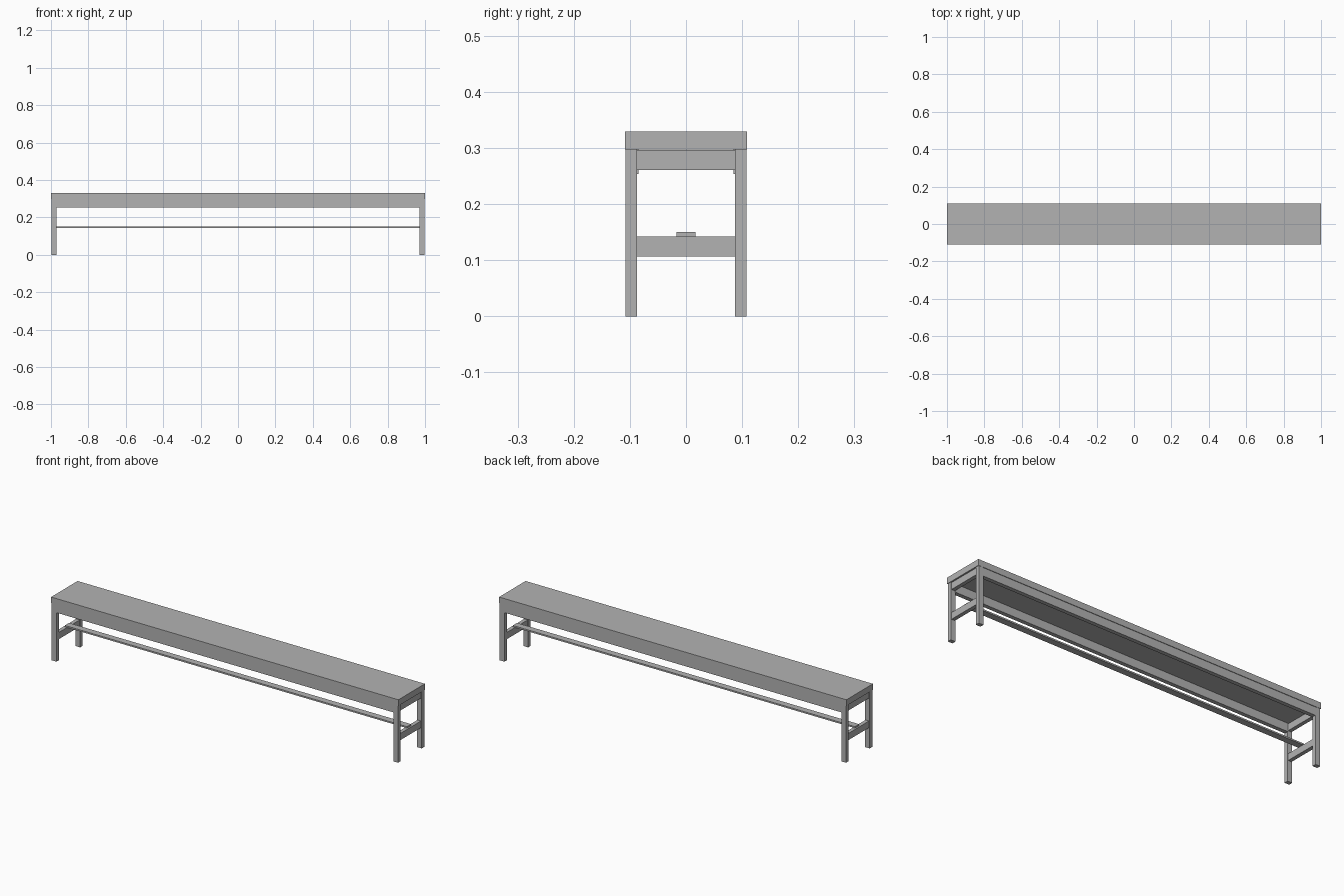
import bpy

cube = bpy.data.objects.get("Cube")
if cube:
    bpy.data.objects.remove(cube, do_unlink=True)

grey = bpy.data.materials.new("plain_grey")
grey.use_nodes = True
colour = (0.45, 0.45, 0.45, 1)
grey.diffuse_color = colour
grey.node_tree.nodes["Principled BSDF"].inputs["Base Color"].default_value = colour


def board(name, x, y, z):
    """Box between the given (low, high) limits on each axis."""
    limits = (x, y, z)
    bpy.ops.mesh.primitive_cube_add(size=1, location=[(a + b) / 2 for a, b in limits])
    part = bpy.context.object
    part.name = name
    part.scale = [b - a for a, b in limits]
    bpy.ops.object.transform_apply(location=False, rotation=False, scale=True)
    part.data.materials.append(grey)


def span(side, inner, outer):
    return sorted((side * inner, side * outer))


# Seat plank
board("seat", (-1, 1), (-0.109, 0.109), (0.297, 0.329))

# Long aprons under the seat
for name, side in (("front", -1), ("back", 1)):
    board(name + "_apron", (-0.971, 0.971), span(side, 0.085, 0.106), (0.254, 0.297))

# Legs, short aprons and side rails at each end
for end, sx in (("left", 1), ("right", -1)):
    for name, sy in (("front", -1), ("back", 1)):
        board(f"{name}_{end}_leg", span(sx, 0.97, 0.997), span(sy, 0.087, 0.108), (0, 0.297))
    board(end + "_apron", span(sx, 0.973, 0.993), (-0.087, 0.087), (0.261, 0.296))
    board(end + "_rail", span(sx, 0.973, 0.993), (-0.087, 0.087), (0.107, 0.142))

# Long stretcher resting on the side rails
board("stretcher", (-0.985, 0.985), (-0.017, 0.017), (0.142, 0.15))
